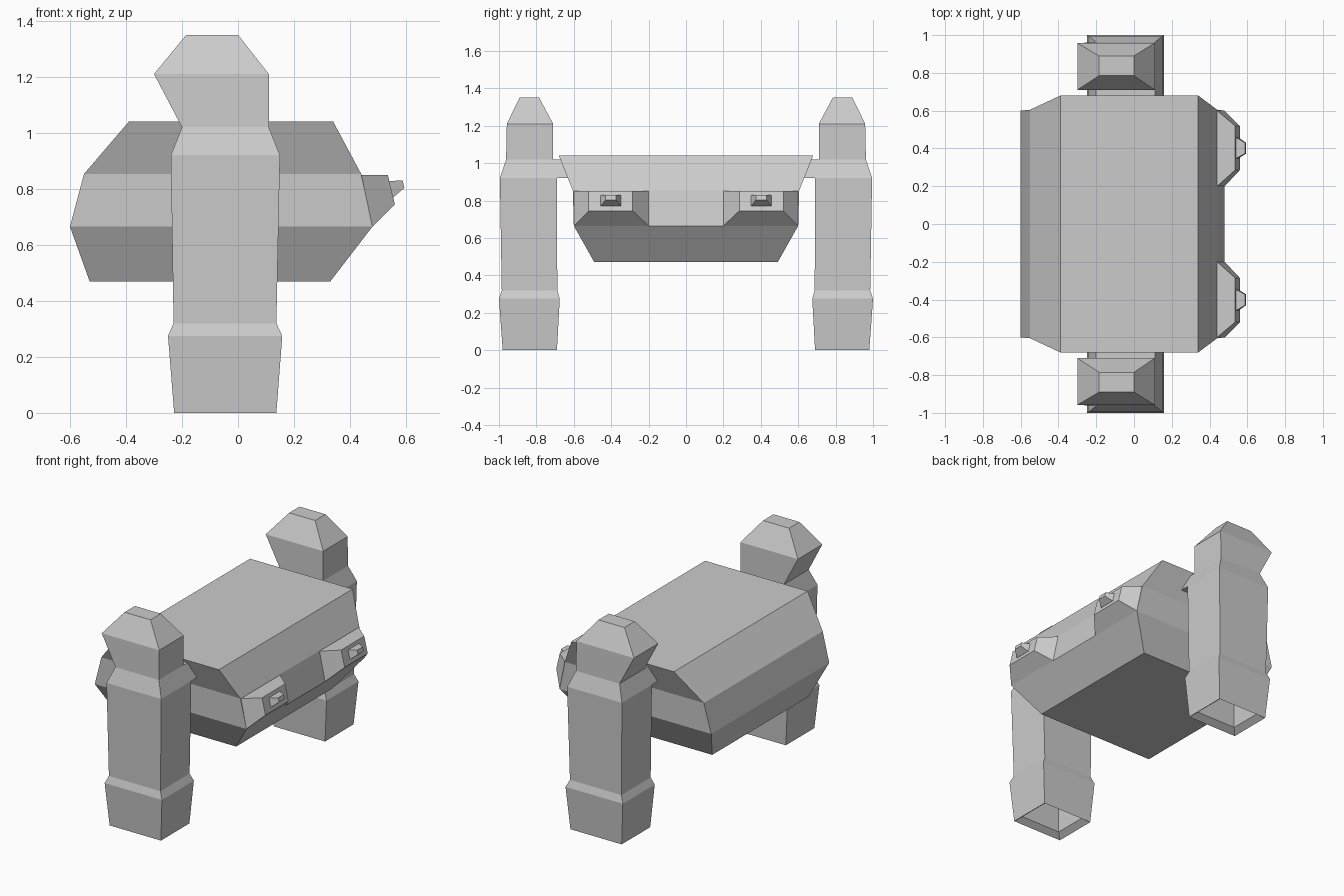
import bpy, bmesh


def rect(x0, x1, y0, y1, z):
    return [(x0, y0, z), (x1, y0, z), (x1, y1, z), (x0, y1, z)]


def facing(y0, y1, low, high):
    # quad facing +x, given its lower and upper edge as (x, z)
    return [(low[0], y0, low[1]), (low[0], y1, low[1]),
            (high[0], y1, high[1]), (high[0], y0, high[1])]


def loft(name, rings, mirror=True):
    # skin four-cornered rings, cap both ends
    bm = bmesh.new()
    loops = [[bm.verts.new(p) for p in ring] for ring in rings]
    for a, b in zip(loops, loops[1:]):
        for i in range(4):
            j = (i + 1) % 4
            bm.faces.new((a[i], a[j], b[j], b[i]))
    bm.faces.new(loops[0][::-1])
    bm.faces.new(loops[-1])
    bmesh.ops.recalc_face_normals(bm, faces=bm.faces)
    mesh = bpy.data.meshes.new(name)
    bm.to_mesh(mesh)
    bm.free()
    ob = bpy.data.objects.new(name, mesh)
    bpy.context.collection.objects.link(ob)
    if mirror:
        mod = ob.modifiers.new("mirror", 'MIRROR')
        mod.use_axis = (False, True, False)
    return ob


# body hull
loft("body", [
    rect(-0.53, 0.33, -0.49, 0.49, 0.47),
    rect(-0.60, 0.48, -0.60, 0.60, 0.665),
    rect(-0.55, 0.44, -0.605, 0.605, 0.853),
    rect(-0.39, 0.34, -0.68, 0.68, 1.04),
], mirror=False)

# legs: hollow foot, cuff, shaft, neck and head
loft("legs", [
    rect(-0.19, 0.10, 0.73, 0.945, 0.22),
    rect(-0.19, 0.10, 0.73, 0.945, 0.03),
    rect(-0.228, 0.137, 0.69, 0.98, 0.0),
    rect(-0.25, 0.158, 0.675, 1.0, 0.275),
    rect(-0.23, 0.137, 0.688, 0.985, 0.32),
    rect(-0.24, 0.15, 0.69, 0.995, 0.92),
    rect(-0.20, 0.11, 0.71, 0.962, 1.02),
    rect(-0.30, 0.11, 0.71, 0.958, 1.21),
    rect(-0.185, 0.0, 0.785, 0.89, 1.35),
])

# shoulder joints between legs and body
loft("shoulders", [
    rect(-0.24, 0.15, 0.58, 0.72, 0.92),
    rect(-0.20, 0.11, 0.58, 0.73, 1.02),
])

# lamp housings on the +x side
loft("lamp_housings", [
    facing(0.20, 0.60, (0.40, 0.665), (0.40, 0.85)),
    facing(0.20, 0.60, (0.48, 0.665), (0.44, 0.85)),
    facing(0.285, 0.52, (0.56, 0.745), (0.535, 0.85)),
])

# lamps
loft("lamps", [
    facing(0.348, 0.457, (0.54, 0.77), (0.53, 0.828)),
    facing(0.348, 0.457, (0.555, 0.77), (0.541, 0.828)),
    facing(0.373, 0.43, (0.594, 0.803), (0.588, 0.83)),
])
